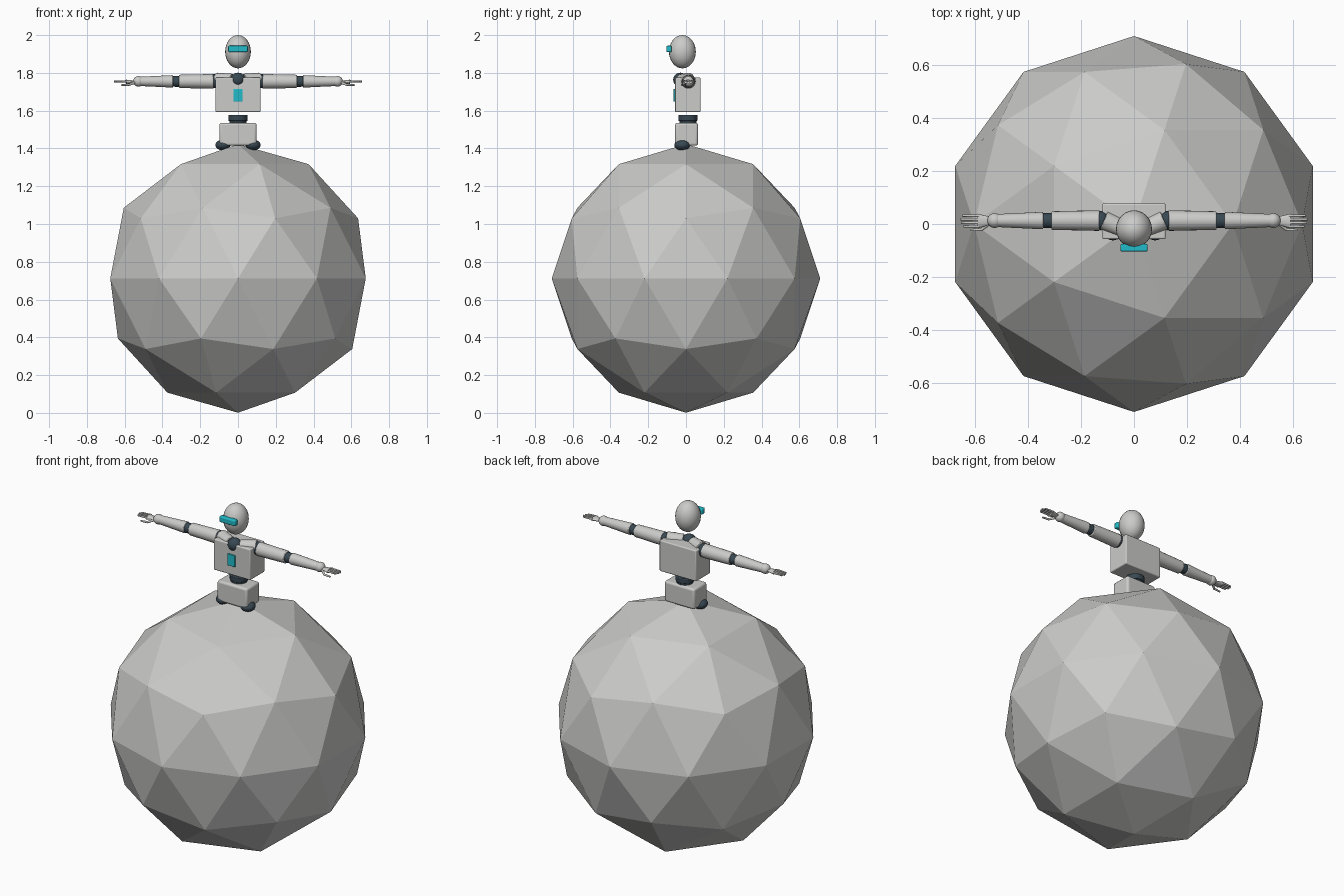
import bpy
import math
from mathutils import Vector

if "Cube" in bpy.data.objects:
    bpy.data.objects.remove(bpy.data.objects["Cube"], do_unlink=True)


def material(name, rgb):
    m = bpy.data.materials.new(name)
    m.use_nodes = True
    m.diffuse_color = (*rgb, 1)
    m.node_tree.nodes["Principled BSDF"].inputs["Base Color"].default_value = (*rgb, 1)
    return m


GREY = material("light grey", (0.6, 0.6, 0.59))
DARK = material("dark slate", (0.04, 0.065, 0.085))
TEAL = material("teal", (0.015, 0.5, 0.58))


def finish(name, mat, smooth=True):
    ob = bpy.context.object
    ob.name = name
    ob.data.materials.append(mat)
    if smooth:
        bpy.ops.object.shade_smooth_by_angle(angle=math.radians(40))
    return ob


def box(name, centre, size, mat, bevel):
    bpy.ops.mesh.primitive_cube_add(size=1, location=centre)
    ob = bpy.context.object
    ob.scale = size
    bpy.ops.object.transform_apply(location=False, rotation=False, scale=True)
    mod = ob.modifiers.new("rounded edges", "BEVEL")
    mod.width = bevel
    mod.segments = 3
    return finish(name, mat)


def ball(name, centre, radii, mat):
    bpy.ops.mesh.primitive_uv_sphere_add(segments=24, ring_count=16, radius=1, location=centre)
    bpy.context.object.scale = radii
    bpy.ops.object.transform_apply(location=False, rotation=False, scale=True)
    return finish(name, mat)


def limb(name, start, end, r1, r2, mat, bevel=0.0, sides=20):
    """Tapered cylinder running from start to end."""
    a, b = Vector(start), Vector(end)
    bpy.ops.mesh.primitive_cone_add(vertices=sides, radius1=r1, radius2=r2,
                                    depth=(b - a).length, location=(a + b) / 2,
                                    rotation=(b - a).to_track_quat("Z", "Y").to_euler())
    if bevel:
        mod = bpy.context.object.modifiers.new("rounded rim", "BEVEL")
        mod.width = bevel
        mod.segments = 2
    return finish(name, mat)


# Faceted ball that the figure rises from
bpy.ops.mesh.primitive_ico_sphere_add(subdivisions=2, radius=0.711, location=(0, 0, 0.712))
finish("faceted_ball", GREY, smooth=False)

# Head and visor
ball("head", (0, -0.019, 1.912), (0.068, 0.071, 0.088), GREY)
box("visor", (0, -0.09, 1.927), (0.104, 0.028, 0.034), TEAL, 0.006)

# Torso
box("chest", (0, 0.01, 1.684), (0.24, 0.135, 0.182), GREY, 0.006)
box("chest_light", (0, -0.061, 1.682), (0.05, 0.009, 0.068), TEAL, 0.003)
ball("neck_base", (0, -0.03, 1.764), (0.04, 0.038, 0.037), DARK)

# Waist and pelvis
limb("waist_ring", (0, 0.01, 1.545), (0, 0.01, 1.577), 0.05, 0.051, DARK, 0.004)
limb("waist", (0, 0.01, 1.52), (0, 0.01, 1.55), 0.045, 0.045, DARK)
box("pelvis", (0, 0.003, 1.475), (0.196, 0.121, 0.121), GREY, 0.012)

for side, s in (("left", 1), ("right", -1)):
    ball(side + "_hip", (s * 0.08, -0.02, 1.418), (0.04, 0.042, 0.028), DARK)

    # Arm held straight out to the side
    y, z = 0.013, 1.753
    limb(side + "_collar", (s * 0.03, -0.022, 1.762), (s * 0.114, 0.014, 1.764),
         0.033, 0.037, GREY, 0.003)
    ball(side + "_shoulder", (s * 0.125, y, 1.757), (0.033, 0.037, 0.037), DARK)
    limb(side + "_upper_arm", (s * 0.13, y, z + 0.002), (s * 0.312, y, z + 0.002),
         0.039, 0.035, GREY, 0.004)
    limb(side + "_elbow", (s * 0.302, y, z + 0.002), (s * 0.352, y, z + 0.002),
         0.029, 0.028, DARK, 0.006)
    limb(side + "_forearm", (s * 0.343, y, z + 0.002), (s * 0.528, y, z + 0.002),
         0.033, 0.024, GREY, 0.005)
    ball(side + "_wrist", (s * 0.527, y, z + 0.002), (0.028, 0.028, 0.028), GREY)

    # Hand with four slim fingers and a drooping thumb
    limb(side + "_palm", (s * 0.54, y, z), (s * 0.592, y - 0.002, z),
         0.014, 0.028, GREY).scale.x = 1
    palm = bpy.context.object
    for v in palm.data.vertices:
        world = palm.matrix_basis @ v.co
        world.z = z + (world.z - z) * 0.4
        v.co = palm.matrix_basis.inverted() @ world
    for i, length in enumerate((0.055, 0.064, 0.066, 0.058)):
        fy = y - 0.022 + i * 0.0135
        limb(f"{side}_finger_{i + 1}", (s * 0.586, fy, z + 0.003),
             (s * (0.59 + length), fy, z + 0.001), 0.0055, 0.0045, GREY, sides=10)
    limb(side + "_thumb_base", (s * 0.545, y - 0.01, z - 0.004),
         (s * 0.577, y - 0.034, z - 0.016), 0.007, 0.006, GREY, sides=10)
    limb(side + "_thumb_tip", (s * 0.575, y - 0.034, z - 0.016),
         (s * 0.618, y - 0.036, z - 0.018), 0.006, 0.0045, GREY, sides=10)
